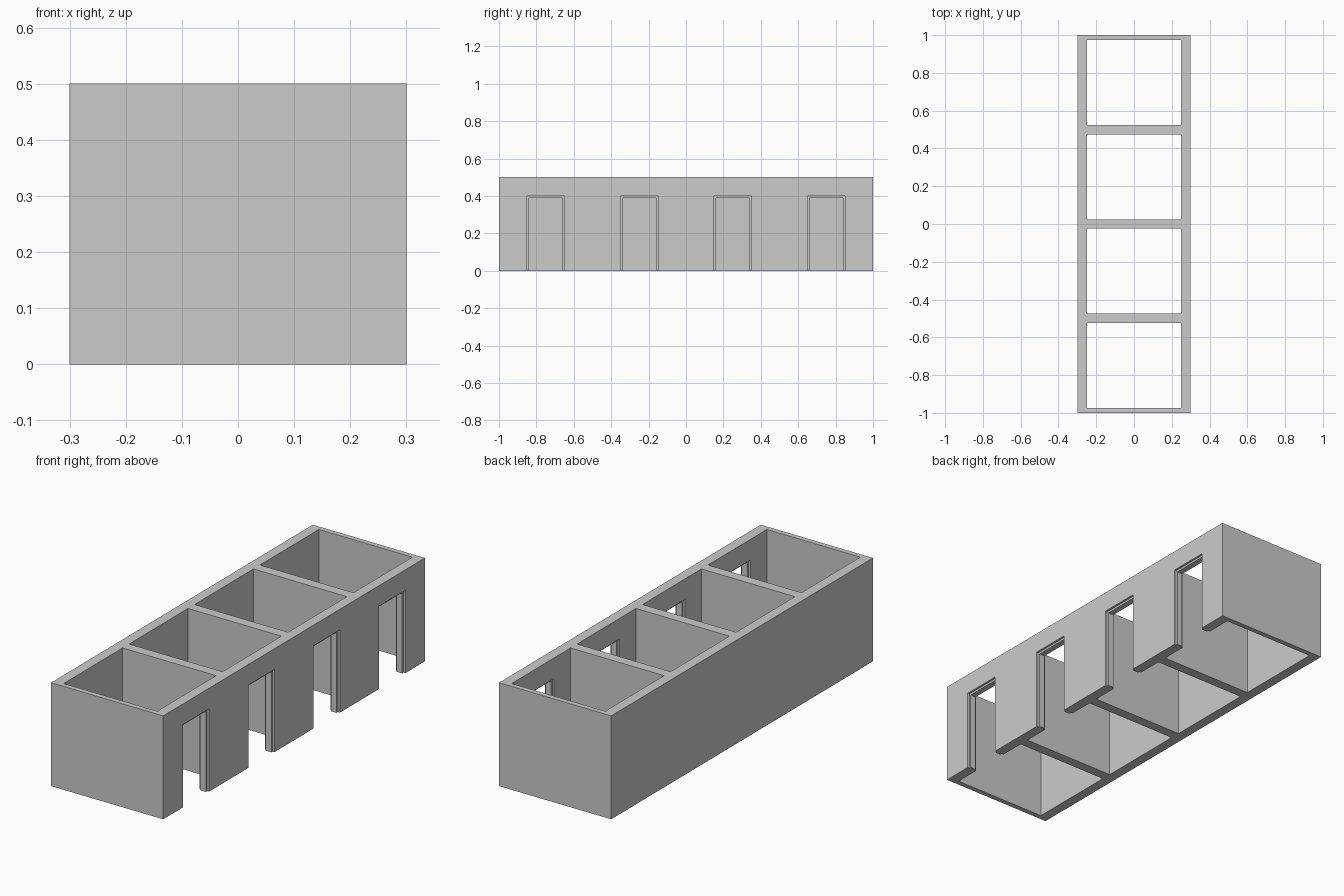
import bpy
import bmesh
from mathutils import Vector

if "Cube" in bpy.data.objects:
    bpy.data.objects.remove(bpy.data.objects["Cube"], do_unlink=True)

HALF_L, HALF_W, HEIGHT = 1.0, 0.3, 0.5
WALL = 0.05
END_WALL = 0.025
DOOR_HALF, DOOR_H = 0.1, 0.4
STOP = 0.01
BAYS = 4
BAY = 2 * HALF_L / BAYS
INNER = HALF_W - WALL

grey = bpy.data.materials.new("light_grey_wall")
grey.use_nodes = True
colour = (0.6, 0.6, 0.6, 1)
grey.diffuse_color = colour
grey.node_tree.nodes["Principled BSDF"].inputs["Base Color"].default_value = colour


def extrude_profile(name, points, direction):
    """Fill a closed outline and extrude it into a solid part."""
    bm = bmesh.new()
    face = bm.faces.new([bm.verts.new(p) for p in points])
    result = bmesh.ops.extrude_face_region(bm, geom=[face], use_keep_orig=True)
    moved = [v for v in result["geom"] if isinstance(v, bmesh.types.BMVert)]
    bmesh.ops.translate(bm, verts=moved, vec=Vector(direction))
    bmesh.ops.recalc_face_normals(bm, faces=bm.faces)
    mesh = bpy.data.meshes.new(name)
    bm.to_mesh(mesh)
    bm.free()
    mesh.materials.append(grey)
    obj = bpy.data.objects.new(name, mesh)
    bpy.context.collection.objects.link(obj)
    return obj


# Comb-shaped plan: long back wall, end walls and partitions between rooms
plan = [(-HALF_W, HALF_L, 0), (-HALF_W, -HALF_L, 0), (INNER, -HALF_L, 0)]
for i in range(BAYS):
    low = -HALF_L + i * BAY + END_WALL
    high = low + BAY - 2 * END_WALL
    plan += [(INNER, low, 0), (-INNER, low, 0), (-INNER, high, 0), (INNER, high, 0)]
plan.append((INNER, HALF_L, 0))
extrude_profile("room_walls", plan, (0, 0, HEIGHT))

# Door wall: one elevation outline with a notch for every doorway
door_centres = [-HALF_L + (i + 0.5) * BAY for i in range(BAYS)]
elevation = [(INNER, -HALF_L, 0)]
for y in door_centres:
    a, b = y - DOOR_HALF, y + DOOR_HALF
    elevation += [(INNER, a, 0), (INNER, a, DOOR_H), (INNER, b, DOOR_H), (INNER, b, 0)]
elevation += [(INNER, HALF_L, 0), (INNER, HALF_L, HEIGHT), (INNER, -HALF_L, HEIGHT)]
extrude_profile("door_wall", elevation, (WALL, 0, 0))

# Door stops: thin raised strip around the middle of every doorway
for n, y in enumerate(door_centres, 1):
    x = INNER + STOP
    o, i, top = DOOR_HALF, DOOR_HALF - STOP, DOOR_H - STOP
    strip = [(-o, 0), (-o, DOOR_H), (o, DOOR_H), (o, 0),
             (i, 0), (i, top), (-i, top), (-i, 0)]
    extrude_profile(f"door_stop_{n}", [(x, y + dy, z) for dy, z in strip],
                    (WALL - 2 * STOP, 0, 0))
